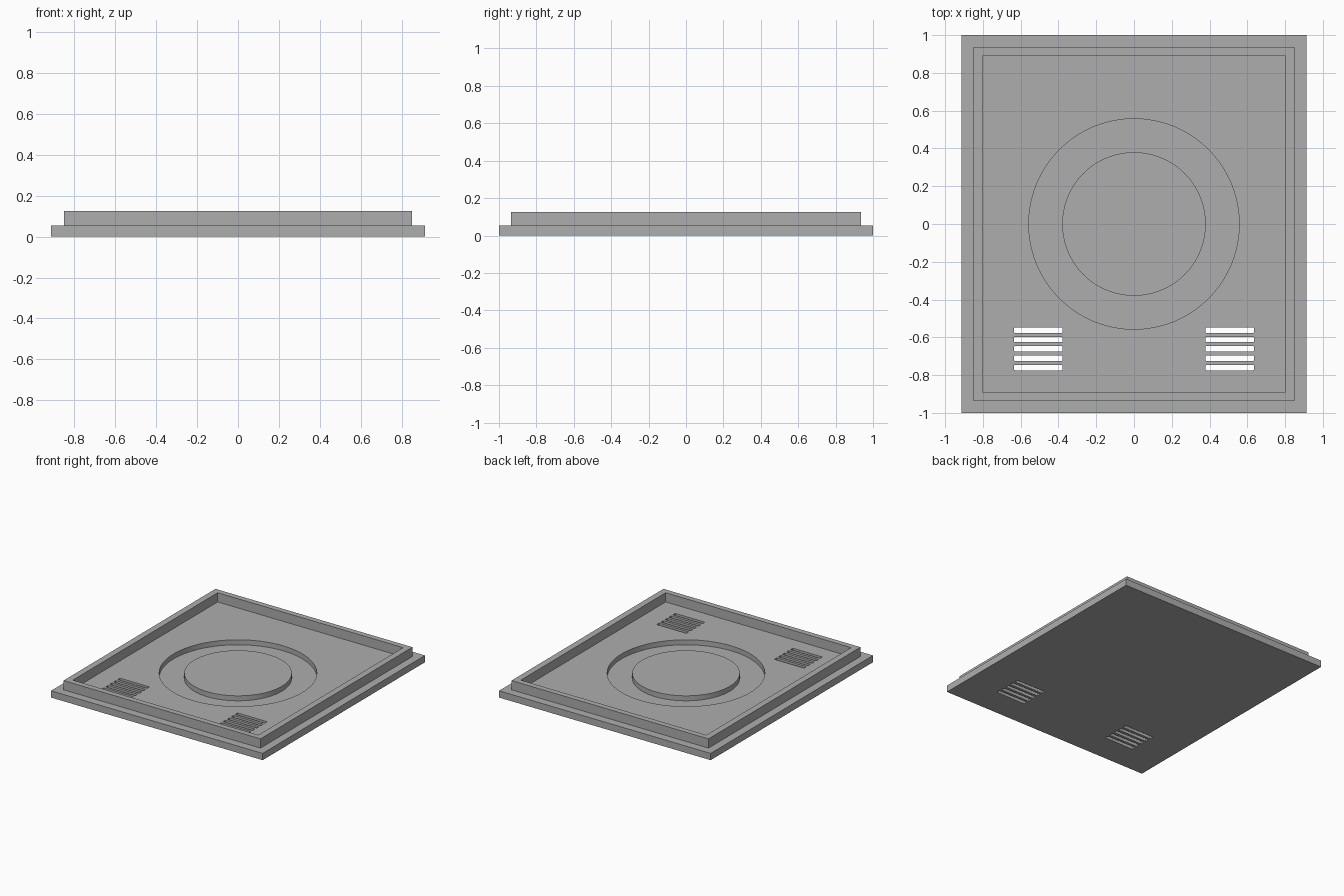
import bpy
import bmesh
from math import cos, sin, pi, radians

cube = bpy.data.objects.get("Cube")
if cube:
    bpy.data.objects.remove(cube, do_unlink=True)

GREY = (0.42, 0.42, 0.42, 1.0)
grey = bpy.data.materials.new("plain grey")
grey.use_nodes = True
grey.diffuse_color = GREY
grey.node_tree.nodes["Principled BSDF"].inputs["Base Color"].default_value = GREY

BASE_TOP, RIM_TOP, GROOVE_FLOOR = 0.053, 0.125, 0.014


def rect(hx, hy, z):
    return [(sx * hx, sy * hy, z) for sx, sy in ((-1, -1), (1, -1), (1, 1), (-1, 1))]


def circle(r, z, n=96):
    return [(r * cos(2 * pi * i / n), r * sin(2 * pi * i / n), z) for i in range(n)]


def rounded_rect(cx, cy, hx, hy, r, z, steps=4):
    points = []
    for k, (sx, sy) in enumerate(((1, 1), (-1, 1), (-1, -1), (1, -1))):
        for i in range(steps + 1):
            a = (k + i / steps) * pi / 2
            points.append((cx + sx * (hx - r) + r * cos(a),
                           cy + sy * (hy - r) + r * sin(a), z))
    return points


def loft(name, loops, closed=False):
    """Skin a stack of loops; cap the ends, or join last to first."""
    bm = bmesh.new()
    rings = [[bm.verts.new(p) for p in loop] for loop in loops]
    pairs = list(zip(rings, rings[1:]))
    if closed:
        pairs.append((rings[-1], rings[0]))
    else:
        bm.faces.new(rings[0])
        bm.faces.new(rings[-1])
    for a, b in pairs:
        for i in range(len(a)):
            j = (i + 1) % len(a)
            bm.faces.new((a[i], a[j], b[j], b[i]))
    bmesh.ops.recalc_face_normals(bm, faces=bm.faces)
    mesh = bpy.data.meshes.new(name)
    bm.to_mesh(mesh)
    bm.free()
    mesh.materials.append(grey)
    obj = bpy.data.objects.new(name, mesh)
    bpy.context.collection.objects.link(obj)
    return obj


# Stepped base plate with raised rim and recessed floor
tray = loft("tray_panel", [
    rect(0.913, 1.0, 0), rect(0.913, 1.0, BASE_TOP),
    rect(0.85, 0.936, BASE_TOP), rect(0.85, 0.936, RIM_TOP),
    rect(0.80, 0.892, RIM_TOP), rect(0.80, 0.892, BASE_TOP)])

# Ring groove around the central disc
cutters = [loft("groove_cutter", [
    circle(0.38, GROOVE_FLOOR), circle(0.557, GROOVE_FLOOR),
    circle(0.557, 0.2), circle(0.38, 0.2)], closed=True)]

# Two banks of five vent slots through the plate
for side in (-1, 1):
    for row in range(5):
        slot = (side * 0.507, -0.562 - row * 0.0495, 0.128, 0.0145, 0.005)
        cutters.append(loft("vent_cutter", [
            rounded_rect(*slot, -0.1), rounded_rect(*slot, 0.2)]))

bpy.context.view_layer.objects.active = tray
for cutter in cutters:
    cutter.hide_render = True
    cut = tray.modifiers.new("cut", 'BOOLEAN')
    cut.operation = 'DIFFERENCE'
    cut.solver = 'EXACT'
    cut.object = cutter
    bpy.ops.object.modifier_apply(modifier=cut.name)
    bpy.data.objects.remove(cutter, do_unlink=True)

# Smooth the round walls, keep the edges crisp
bpy.ops.object.select_all(action='DESELECT')
tray.select_set(True)
bpy.ops.object.shade_smooth_by_angle(angle=radians(30))
